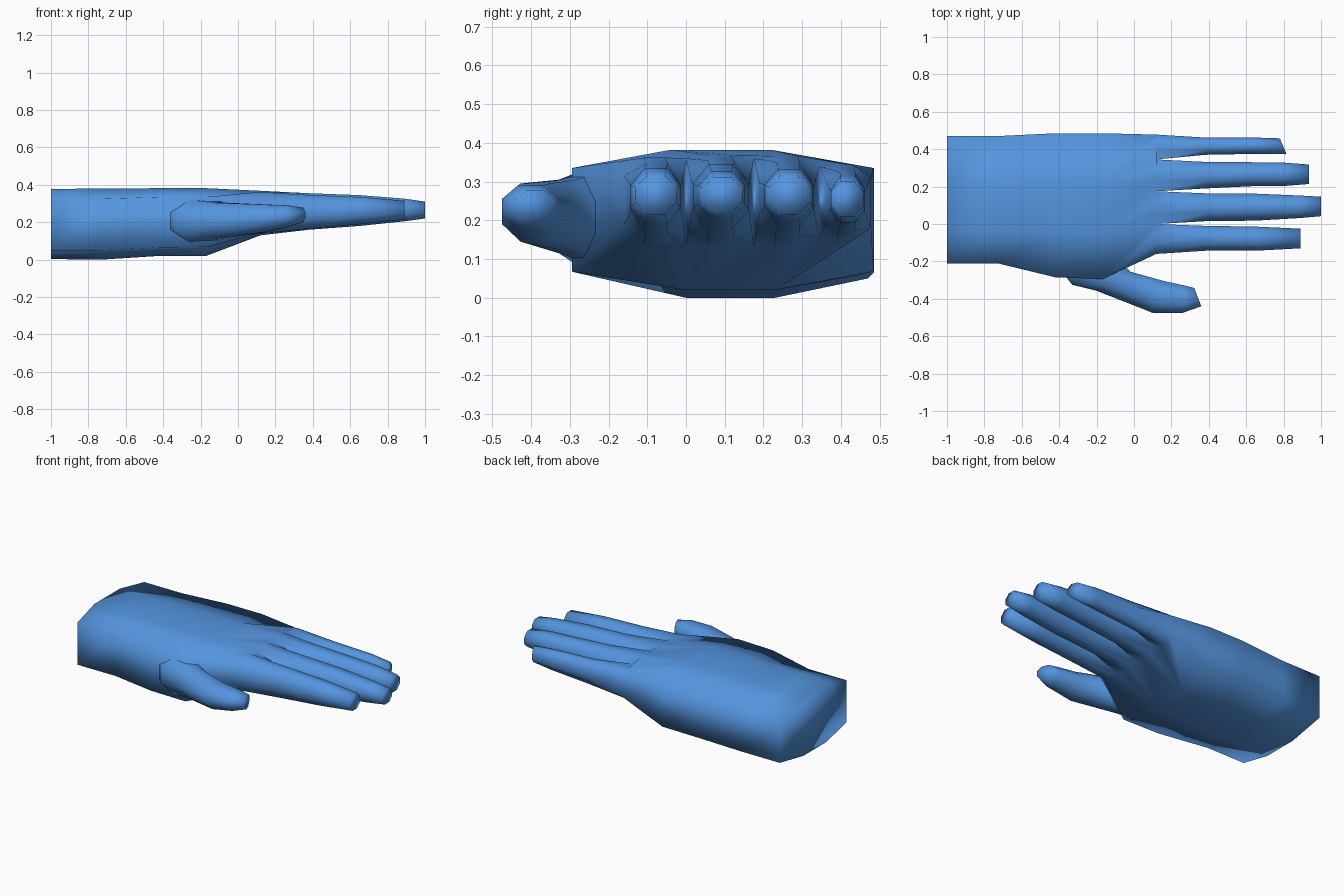
import bpy, bmesh
from mathutils import Vector

cube = bpy.data.objects.get("Cube")
if cube:
    bpy.data.objects.remove(cube, do_unlink=True)

blue = bpy.data.materials.new("soft_blue")
blue.use_nodes = True
blue.diffuse_color = (0.09, 0.30, 0.74, 1)
bsdf = next(n for n in blue.node_tree.nodes if n.type == 'BSDF_PRINCIPLED')
bsdf.inputs["Base Color"].default_value = blue.diffuse_color


def ring(bm, points):
    return [bm.verts.new(p) for p in points]


def bridge(bm, a, b):
    """Quads between two rings of equal length."""
    n = len(a)
    for i in range(n):
        j = (i + 1) % n
        bm.faces.new((a[i], a[j], b[j], b[i]))


def finish(bm, name):
    bmesh.ops.recalc_face_normals(bm, faces=bm.faces)
    for f in bm.faces:
        f.smooth = True
    mesh = bpy.data.meshes.new(name)
    bm.to_mesh(mesh)
    bm.free()
    mesh.materials.append(blue)
    obj = bpy.data.objects.new(name, mesh)
    bpy.context.collection.objects.link(obj)
    return obj


def octagon(outer, inner, zlo, zhi, inset=0.28, side=0.3):
    """Chamfered section spanning two plan points, top edge first."""
    o, i = Vector(outer), Vector(inner)
    h = (zhi - zlo) * side
    p, q = o.lerp(i, inset), i.lerp(o, inset)
    return [(*o, zhi - h), (*p, zhi), (*q, zhi), (*i, zhi - h),
            (*i, zlo + h), (*q, zlo), (*p, zlo), (*o, zlo + h)]


# --- Palm and fingers: one continuous shell ---
bm = bmesh.new()

# x, y min, y max, lower side z, upper side z, bottom z, top z
palm_sections = [
    (-1.00, -0.21, 0.47, 0.05, 0.325, 0.003, 0.378),
    (-0.73, -0.21, 0.47, 0.05, 0.325, 0.0, 0.38),
    (-0.42, -0.285, 0.485, 0.065, 0.335, 0.02, 0.382),
    (-0.17, -0.295, 0.485, 0.068, 0.335, 0.02, 0.382),
]
palm = []
for x, y0, y1, zl, zh, zb, zt in palm_sections:
    palm.append(ring(bm, [
        (x, y0, zh), (x, -0.04, zt), (x, 0.22, zt), (x, y1, zh),
        (x, y1, zl), (x, 0.23, zb), (x, 0.0, zb), (x, y0, zl)]))
bm.faces.new(palm[0])
for a, b in zip(palm, palm[1:]):
    bridge(bm, a, b)

# Knuckle row: boundaries between fingers as (y, lower z, upper z)
splits = [(-0.16, 0.19, 0.315), (0.0, 0.135, 0.36), (0.175, 0.135, 0.36),
          (0.345, 0.155, 0.34), (0.478, 0.18, 0.31)]
x_knuckle = 0.12
top, bottom = [], []
for k, (y, zl, zh) in enumerate(splits):
    top.append(bm.verts.new((x_knuckle, y, zh)))
    bottom.append(bm.verts.new((x_knuckle, y, zl)))
    if k < 4:
        y2, zl2, zh2 = splits[k + 1]
        zt = (0.362, 0.368, 0.366, 0.342)[k]
        zb = (0.14, 0.13, 0.135, 0.15)[k]
        for t in (0.33, 0.67):
            yy = y + (y2 - y) * t
            top.append(bm.verts.new((x_knuckle, yy, zt)))
            bottom.append(bm.verts.new((x_knuckle, yy, zb)))

# Back of hand, palm and edges running up to the knuckles
last = palm[-1]
marks = (0, 3, 7, 12)
for i in range(3):
    s = slice(marks[i], marks[i + 1] + 1)
    bm.faces.new([last[i + 1], last[i]] + top[s])
    bm.faces.new([last[6 - i], last[7 - i]] + bottom[s])
bm.faces.new((last[0], last[7], bottom[0], top[0]))
bm.faces.new((last[3], last[4], bottom[-1], top[-1]))

# Each finger: rings of (x at low y, x at high y, low y, high y, bottom z, top z)
fingers = [
    [(0.38, 0.38, -0.143, -0.010, 0.165, 0.345),
     (0.65, 0.65, -0.143, -0.014, 0.19, 0.335),
     (0.89, 0.89, -0.130, -0.025, 0.215, 0.315)],
    [(0.38, 0.38, 0.015, 0.164, 0.16, 0.355),
     (0.65, 0.65, 0.018, 0.162, 0.18, 0.345),
     (0.89, 0.89, 0.032, 0.152, 0.205, 0.326),
     (1.00, 1.00, 0.042, 0.146, 0.22, 0.31)],
    [(0.38, 0.38, 0.190, 0.332, 0.162, 0.352),
     (0.65, 0.65, 0.203, 0.330, 0.185, 0.34),
     (0.80, 0.80, 0.203, 0.328, 0.20, 0.332),
     (0.935, 0.935, 0.214, 0.318, 0.215, 0.315)],
    [(0.38, 0.38, 0.370, 0.462, 0.175, 0.325),
     (0.65, 0.65, 0.375, 0.462, 0.195, 0.315),
     (0.815, 0.78, 0.375, 0.458, 0.21, 0.30)],
]
for k, stations in enumerate(fingers):
    s = slice(3 * k, 3 * k + 4)
    prev = top[s] + bottom[s][::-1]
    for xa, xb, ya, yb, zb, zt in stations:
        cur = ring(bm, octagon((xa, ya), (xb, yb), zb, zt))
        bridge(bm, prev, cur)
        prev = cur
    bm.faces.new(prev)
finish(bm, "palm_and_fingers")

# --- Thumb: tapered octagonal loft rooted inside the palm ---
bm = bmesh.new()
thumb_sections = [
    ((-0.39, -0.25), (-0.12, -0.12), 0.09, 0.325),
    ((-0.33, -0.325), (-0.07, -0.20), 0.09, 0.32),
    ((-0.20, -0.357), (-0.02, -0.255), 0.115, 0.305),
    ((0.10, -0.475), (0.16, -0.305), 0.145, 0.295),
    ((0.26, -0.475), (0.275, -0.33), 0.175, 0.29),
    ((0.36, -0.44), (0.322, -0.342), 0.20, 0.278),
]
loops = [ring(bm, octagon(*s)) for s in thumb_sections]
for a, b in zip(loops, loops[1:]):
    bridge(bm, a, b)
bm.faces.new(loops[0])
bm.faces.new(loops[-1])
finish(bm, "thumb")
